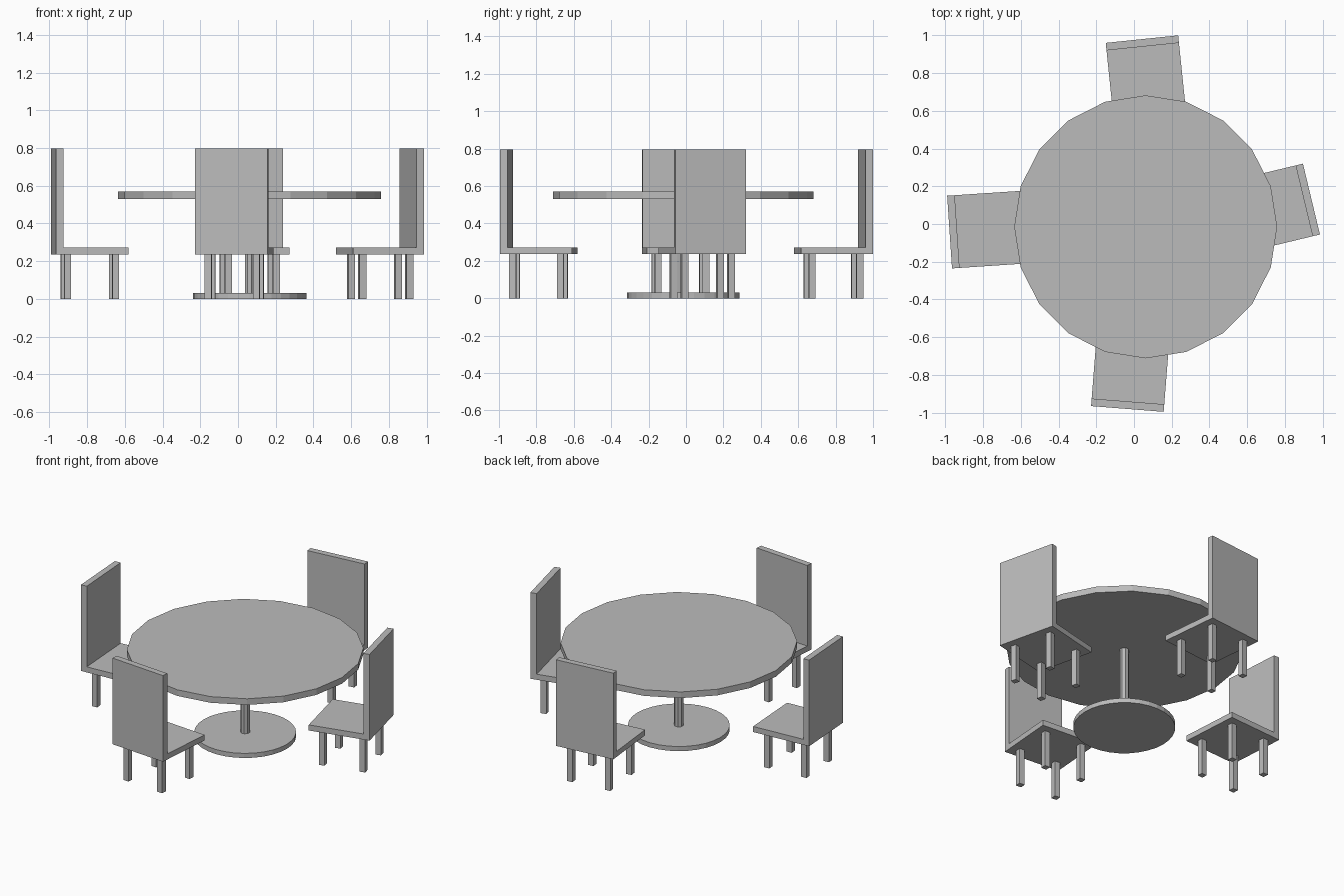
import bpy
from math import radians
from mathutils import Matrix, Vector

default = bpy.data.objects.get("Cube")
if default:
    bpy.data.objects.remove(default, do_unlink=True)

grey = bpy.data.materials.new("plain grey")
grey.use_nodes = True
grey.diffuse_color = (0.5, 0.5, 0.5, 1)
grey.node_tree.nodes["Principled BSDF"].inputs["Base Color"].default_value = (0.5, 0.5, 0.5, 1)


def finish(name):
    obj = bpy.context.object
    obj.name = name
    obj.data.materials.append(grey)
    return obj


def disc(name, radius, z0, z1, sides, turn=0):
    bpy.ops.mesh.primitive_cylinder_add(
        vertices=sides, radius=radius, depth=z1 - z0,
        location=(0.062, -0.015, (z0 + z1) / 2), rotation=(0, 0, radians(turn)))
    return finish(name)


def box(name, place, centre, size):
    bpy.ops.mesh.primitive_cube_add(size=1)
    obj = finish(name)
    obj.data.transform(Matrix.Diagonal((*size, 1)))
    obj.matrix_world = place @ Matrix.Translation(Vector(centre))
    return obj


# Pedestal table
disc("table_top", 0.697, 0.53, 0.57, 20)
disc("table_post", 0.028, 0.03, 0.53, 8, 22.5)
disc("table_base", 0.3, 0, 0.03, 32)

SEAT = 0.386          # seat width and depth
SEAT_LOW, SEAT_TOP, BACK_TOP = 0.236, 0.272, 0.796
BACK = 0.04           # backrest thickness
LEG, LEG_OFFSET = 0.036, 0.128


def chair(label, x, y, turn):
    """Chair whose backrest is on its local +y side."""
    place = Matrix.Translation((x, y, 0)) @ Matrix.Rotation(radians(turn), 4, "Z")
    box(label + "_chair_seat", place, (0, 0, (SEAT_LOW + SEAT_TOP) / 2),
        (SEAT, SEAT, SEAT_TOP - SEAT_LOW))
    box(label + "_chair_backrest", place,
        (0, (SEAT - BACK) / 2, (SEAT_TOP + BACK_TOP) / 2),
        (SEAT, BACK, BACK_TOP - SEAT_TOP))
    for sx in (-1, 1):
        for sy in (-1, 1):
            box(label + "_chair_leg", place,
                (sx * LEG_OFFSET, sy * LEG_OFFSET, SEAT_LOW / 2),
                (LEG, LEG, SEAT_LOW))


# Four chairs, each slightly askew
chair("rear", 0.062, 0.788, 5.9)
chair("front", -0.02, -0.788, 175.5)
chair("right", -0.785, -0.03, 93.8)
chair("left", 0.753, 0.087, -76.5)
